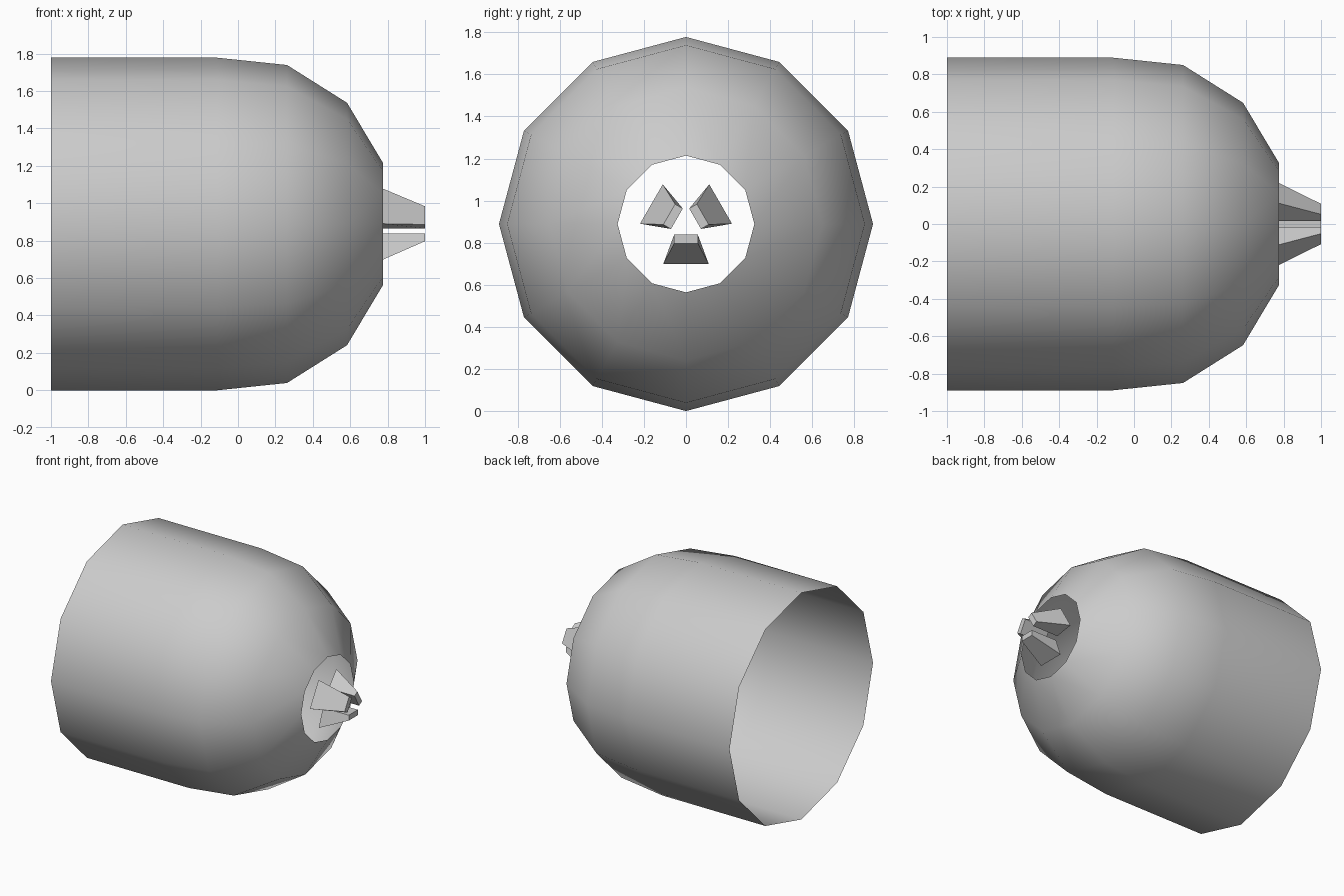
import bpy, bmesh, math
from mathutils import Matrix, Vector

cube = bpy.data.objects.get("Cube")
if cube:
    bpy.data.objects.remove(cube, do_unlink=True)

SIDES = 12
AXIS_Z = 0.889

grey = bpy.data.materials.new("light grey")
grey.use_nodes = True
grey.diffuse_color = (0.6, 0.6, 0.6, 1)
grey.node_tree.nodes["Principled BSDF"].inputs["Base Color"].default_value = (0.6, 0.6, 0.6, 1)


def add_object(name, bm, smooth):
    bmesh.ops.recalc_face_normals(bm, faces=bm.faces)
    for face in bm.faces:
        face.smooth = smooth
    mesh = bpy.data.meshes.new(name)
    bm.to_mesh(mesh)
    bm.free()
    mesh.materials.append(grey)
    obj = bpy.data.objects.new(name, mesh)
    obj.location.z = AXIS_Z
    bpy.context.collection.objects.link(obj)
    return obj


# Open shell: straight barrel and rounded shoulder, with a hole at the nose
profile = [(-1, 0.889), (-0.11, 0.889), (0.262, 0.85), (0.583, 0.648), (0.776, 0.325)]
bm = bmesh.new()
rings = []
for x, radius in profile:
    angles = [2 * math.pi * i / SIDES for i in range(SIDES)]
    rings.append([bm.verts.new((x, radius * math.sin(a), radius * math.cos(a))) for a in angles])
for low, high in zip(rings, rings[1:]):
    for i in range(SIDES):
        j = (i + 1) % SIDES
        bm.faces.new((low[i], low[j], high[j], high[i]))
# Keep the outside facing out on the open surface
shell = add_object("shell", bm, True)
if shell.data.polygons[0].normal.dot(shell.data.polygons[0].center * Vector((0, 1, 1))) < 0:
    shell.data.flip_normals()


# Three tapered prongs around the nose, the first one at the bottom
def prong_section(bm, x, outer, outer_half, inner, inner_half):
    points = [(-outer_half, -outer), (outer_half, -outer), (inner_half, -inner), (-inner_half, -inner)]
    return [bm.verts.new((x, y, z)) for y, z in points]


for n, name in enumerate(("bottom_prong", "back_prong", "front_prong")):
    bm = bmesh.new()
    base = prong_section(bm, 0.776, 0.19, 0.108, 0.05, 0.056)
    tip = prong_section(bm, 1.0, 0.092, 0.056, 0.05, 0.056)
    bm.faces.new(base)
    bm.faces.new(tip)
    for i in range(4):
        j = (i + 1) % 4
        bm.faces.new((base[i], base[j], tip[j], tip[i]))
    bm.transform(Matrix.Rotation(n * 2 * math.pi / 3, 4, "X"))
    add_object(name, bm, False)
